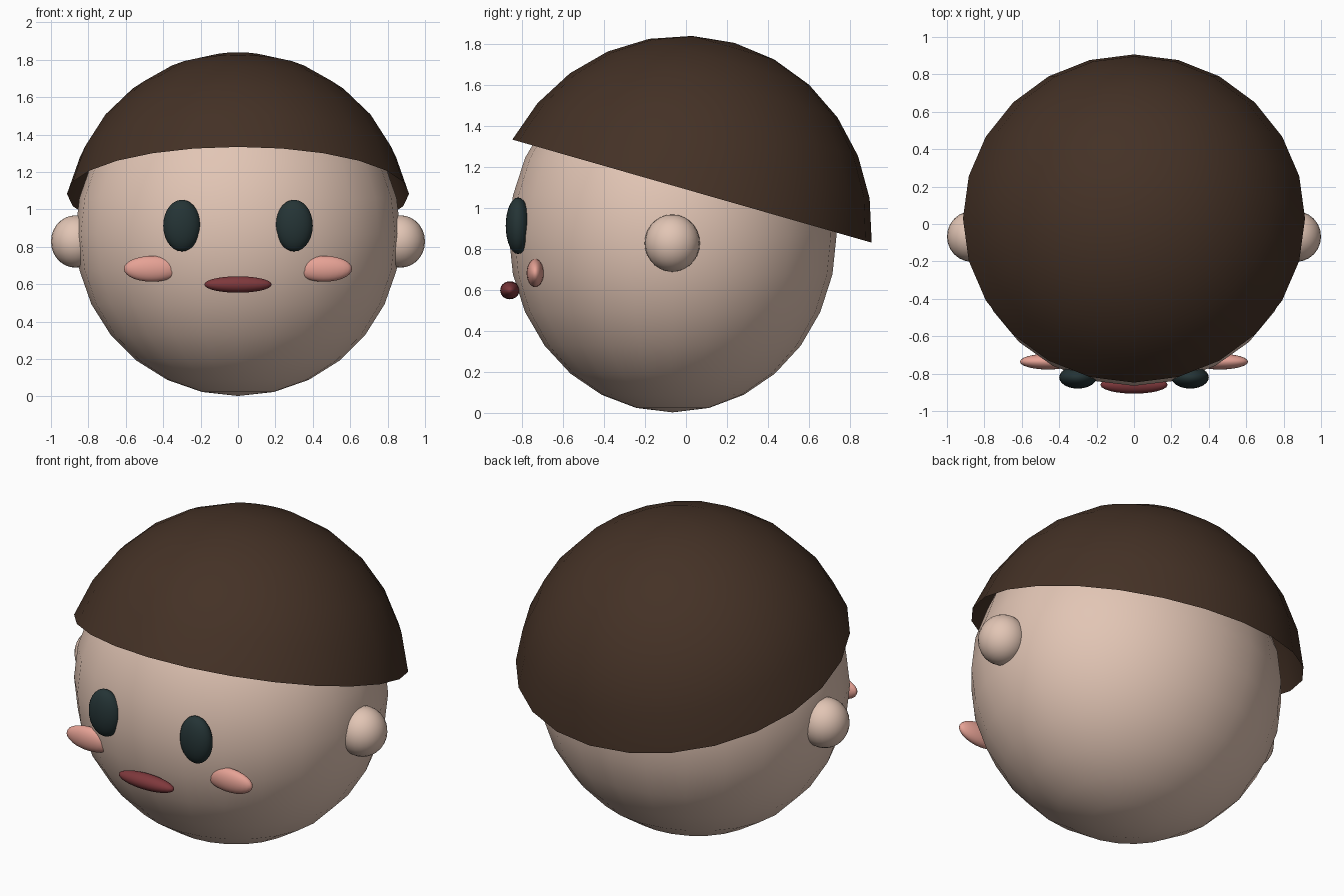
import bpy, bmesh, math
from mathutils import Matrix, Vector

if "Cube" in bpy.data.objects:
    bpy.data.objects.remove(bpy.data.objects["Cube"])


def material(name, rgb):
    m = bpy.data.materials.new(name)
    m.diffuse_color = (*rgb, 1)
    m.use_nodes = True
    m.node_tree.nodes["Principled BSDF"].inputs["Base Color"].default_value = m.diffuse_color
    return m


SKIN = material("skin", (0.76, 0.56, 0.46))
HAIR = material("dark brown hair", (0.058, 0.031, 0.019))
EYE = material("dark teal eye", (0.018, 0.034, 0.036))
BLUSH = material("pink blush", (0.79, 0.36, 0.30))
LIP = material("dark red lip", (0.21, 0.04, 0.045))


def ellipsoid(name, mat, loc, radii, segs=24, rings=14, tilt=0, cut=None):
    """Scaled sphere; cut removes everything below that unit height before tilting."""
    bm = bmesh.new()
    bmesh.ops.create_uvsphere(bm, u_segments=segs, v_segments=rings, radius=1)
    if cut is not None:
        low = [v for v in bm.verts if v.co.z < cut]
        bmesh.ops.delete(bm, geom=low, context='VERTS')
    bm.transform(Matrix.Rotation(tilt, 4, 'X') @ Matrix.Diagonal(Vector((*radii, 1))))
    for f in bm.faces:
        f.smooth = True
    me = bpy.data.meshes.new(name)
    bm.to_mesh(me)
    bm.free()
    me.materials.append(mat)
    ob = bpy.data.objects.new(name, me)
    ob.location = loc
    bpy.context.collection.objects.link(ob)
    return ob


# Head
ellipsoid("head", SKIN, (0, -0.065, 0.868), (0.87, 0.80, 0.866))

# Hair: open shell ending one ring above the equator, tipped backwards
ellipsoid("hair", HAIR, (0, -0.03, 0.875), (0.938, 0.936, 0.968),
          tilt=-math.radians(16), cut=0.15)

# Paired parts
for side, s in (("left", -1), ("right", 1)):
    ellipsoid(side + "_ear", SKIN, (s * 0.868, -0.067, 0.828), (0.132, 0.135, 0.14))
    ellipsoid(side + "_eye", EYE, (s * 0.30, -0.82, 0.913), (0.10, 0.06, 0.138))
    ellipsoid(side + "_cheek", BLUSH, (s * 0.46, -0.736, 0.682), (0.15, 0.042, 0.069))

# Mouth
ellipsoid("mouth", LIP, (0, -0.86, 0.598), (0.18, 0.047, 0.044))
